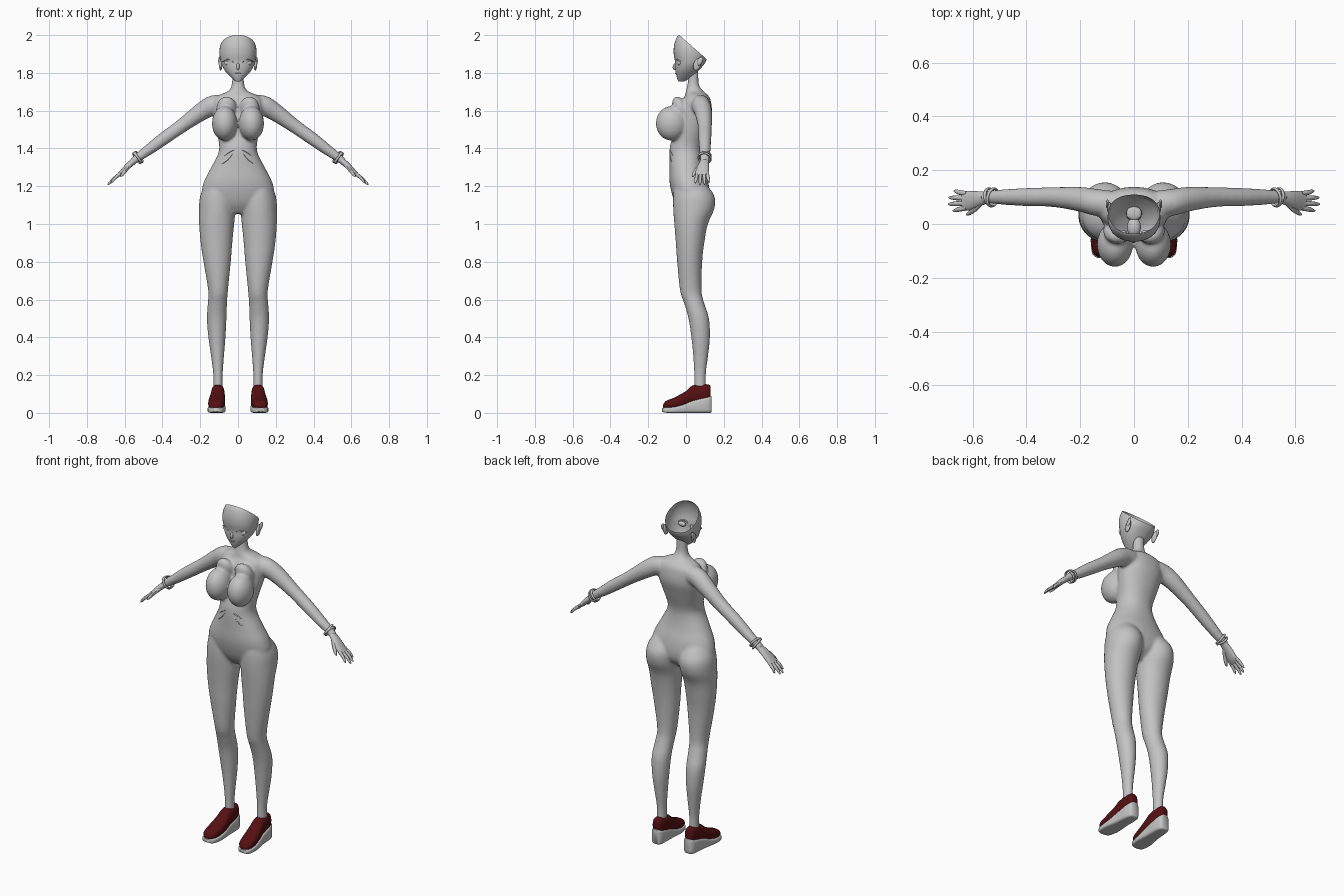
import bpy, bmesh, math
from mathutils import Vector, Matrix


def material(name, rgb):
    m = bpy.data.materials.new(name)
    m.diffuse_color = (*rgb, 1)
    return m


GREY = material("clay grey", (0.55, 0.55, 0.55))
RED = material("dark red", (0.09, 0.005, 0.006))


def refine(rows, k=4):
    """Catmull-Rom interpolation of section rows."""
    out = []
    for i in range(len(rows) - 1):
        p = [rows[max(0, min(len(rows) - 1, i + j))] for j in (-1, 0, 1, 2)]
        for s in range(k):
            t = s / k
            out.append([0.5 * (2 * b + (c - a) * t + (2 * a - 5 * b + 4 * c - d) * t * t
                               + (3 * b - a - 3 * c + d) * t ** 3) for a, b, c, d in zip(*p)])
    return out + [list(rows[-1])]


def ring(c, u, v, n, power=2.0):
    pts = []
    for i in range(n):
        a = 2 * math.pi * i / n
        ca, sa = math.cos(a), math.sin(a)
        pts.append(c + u * math.copysign(abs(ca) ** (2 / power), ca)
                   + v * math.copysign(abs(sa) ** (2 / power), sa))
    return pts


def loft(bm, rings):
    loops = [[bm.verts.new(p) for p in r] for r in rings]
    n = len(loops[0])
    for a, b in zip(loops, loops[1:]):
        for i in range(n):
            bm.faces.new((a[i], a[(i + 1) % n], b[(i + 1) % n], b[i]))
    bm.faces.new(loops[0])
    bm.faces.new(loops[-1])


def column(bm, rows, n=28, s=1, power=2.0):
    """Upright loft; rows are z, x0, x1, y0, y1."""
    loft(bm, [ring(Vector((s * (x0 + x1) / 2, (y0 + y1) / 2, z)), Vector(((x1 - x0) / 2, 0, 0)),
                   Vector((0, (y1 - y0) / 2, 0)), n, power) for z, x0, x1, y0, y1 in refine(rows)])


def tube(bm, rows, n=16, s=1, k=4):
    """Limb along a path; rows are x, y, z, half depth, half thickness."""
    rows = refine(rows, k)
    rings = []
    for i, (x, y, z, a, b) in enumerate(rows):
        p, q = rows[max(i - 1, 0)], rows[min(i + 1, len(rows) - 1)]
        t = Vector((s * (q[0] - p[0]), q[1] - p[1], q[2] - p[2])).normalized()
        v = t.cross(Vector((0, 1, 0))).normalized()
        rings.append(ring(Vector((s * x, y, z)), v.cross(t) * a, v * b, n))
    loft(bm, rings)


def ball(bm, c, r, rot=0.0, seg=24):
    mat = Matrix.Translation(c) @ Matrix.Rotation(rot, 4, 'X') @ Matrix.Diagonal((*r, 1))
    bmesh.ops.create_uvsphere(bm, u_segments=seg, v_segments=seg // 2, radius=1, matrix=mat)


def finish(bm, name, mat, mirror=False, angle=50):
    bmesh.ops.recalc_face_normals(bm, faces=bm.faces)
    for f in bm.faces:
        f.smooth = True
    me = bpy.data.meshes.new(name)
    bm.to_mesh(me)
    bm.free()
    me.set_sharp_from_angle(angle=math.radians(angle))
    me.materials.append(mat)
    ob = bpy.data.objects.new(name, me)
    bpy.context.collection.objects.link(ob)
    if mirror:
        ob.modifiers.new("mirror", 'MIRROR').use_mirror_merge = False
    return ob


# Body: torso, legs, arms and bust fused into one skin
bm = bmesh.new()
torso = [(1.82, .03, .015, .065), (1.74, .033, .008, .068), (1.705, .05, .0, .09),
         (1.68, .105, -.005, .118), (1.65, .13, -.022, .132), (1.58, .13, -.04, .137),
         (1.5, .115, -.06, .115), (1.42, .1, -.083, .09), (1.37, .106, -.088, .085),
         (1.3, .142, -.088, .095), (1.22, .182, -.087, .118), (1.15, .19, -.072, .125),
         (1.1, .14, -.052, .11), (1.055, .05, -.02, .06)]
column(bm, [(z, -w, w, f, b) for z, w, f, b in torso], 36, 1, 2.2)
leg = [(1.22, .03, .17, -.06, .1), (1.15, .012, .2, -.068, .15), (1.08, .013, .207, -.068, .15),
       (1.0, .02, .206, -.062, .116), (.9, .03, .198, -.054, .097), (.8, .038, .183, -.047, .086),
       (.65, .053, .158, -.032, .082), (.58, .058, .16, -.01, .097), (.5, .061, .165, .013, .122),
       (.4, .066, .157, .028, .127), (.3, .074, .143, .038, .117), (.2, .081, .131, .043, .105),
       (.1, .08, .132, .043, .107)]
arm = [(.09, .075, 1.635, .05, .05), (.14, .08, 1.625, .05, .053), (.2, .092, 1.59, .046, .047),
       (.3, .1, 1.518, .037, .037), (.4, .1, 1.447, .034, .034), (.47, .1, 1.395, .03, .029),
       (.53, .1, 1.352, .025, .023), (.56, .098, 1.328, .024, .018)]
for s in (1, -1):
    column(bm, leg, 28, s)
    tube(bm, arm, 20, s)
    ball(bm, (s * .071, -.076, 1.533), (.067, .084, .092))
    ball(bm, (s * .06, -.025, 1.61), (.055, .04, .07), 0.5)
body = finish(bm, "body", GREY)
rm = body.modifiers.new("fuse", 'REMESH')
rm.mode, rm.voxel_size, rm.use_smooth_shade = 'VOXEL', 0.008, True
sm = body.modifiers.new("soften", 'SMOOTH')
sm.factor, sm.iterations = 0.5, 5

# Hand: palm, four fingers and thumb
bm = bmesh.new()
tube(bm, [(.54, .1, 1.343, .021, .017), (.58, .093, 1.309, .029, .016),
          (.615, .086, 1.274, .036, .013), (.637, .086, 1.256, .032, .008)])
for y0, y1, x, z in ((.059, .05, .673, 1.216), (.077, .074, .69, 1.206),
                     (.096, .098, .688, 1.208), (.113, .122, .67, 1.219)):
    tube(bm, [(.622, y0, 1.268, .009, .009), ((.63 + x) / 2, (y0 + y1) / 2, (1.263 + z) / 2 + .003, .009, .008),
              (x - .007, y1, z + .008, .006, .006), (x, y1, z, .002, .002)], 8)
tube(bm, [(.565, .085, 1.318, .012, .012), (.59, .058, 1.29, .012, .01),
          (.612, .04, 1.262, .008, .008), (.622, .035, 1.25, .003, .003)], 8)
finish(bm, "hand", GREY, True)

# Bracelet: two crossed rings at the wrist
bm = bmesh.new()
for tilt, shift in ((.18, -.006), (-.18, .006)):
    ax = Vector((.81, tilt, -.58)).normalized()
    u = ax.cross(Vector((0, 1, 0))).normalized()
    v = ax.cross(u)
    c = Vector((.53, .1, 1.352)) + ax * shift
    loops = []
    for i in range(28):
        a = 2 * math.pi * i / 28
        d = u * math.cos(a) + v * math.sin(a)
        loops.append([bm.verts.new(p) for p in ring(c + d * .033, d * .005, ax * .006, 8)])
    for i in range(28):
        for j in range(8):
            a, b = loops[i], loops[(i + 1) % 28]
            bm.faces.new((a[j], a[(j + 1) % 8], b[(j + 1) % 8], b[j]))
finish(bm, "bracelet", GREY, True)

# Head: open shell, sliced from the forehead down to the nape
bm = bmesh.new()
head = [(1.754, .012, -.04, -.012), (1.765, .025, -.045, .01), (1.785, .046, -.051, .04),
        (1.81, .068, -.056, .066), (1.835, .083, -.058, .088), (1.86, .092, -.058, .105),
        (1.9, .098, -.065, .115), (1.94, .095, -.064, .115), (1.975, .081, -.055, .1),
        (1.992, .064, -.046, .08), (2.0, .045, -.038, .05)]
column(bm, [(z, -w, w, f, b) for z, w, f, b in head], 36, 1, 2.2)
bmesh.ops.recalc_face_normals(bm, faces=bm.faces)
bmesh.ops.bisect_plane(bm, geom=bm.verts[:] + bm.edges[:] + bm.faces[:],
                       plane_co=(0, -.035, 2.0), plane_no=(0, .125, .142), clear_outer=True)
finish(bm, "head_shell", GREY)

# Nose and the mouth pocket inside the shell
bm = bmesh.new()
ball(bm, (0, -.056, 1.834), (.009, .014, .02), -0.35, 12)
finish(bm, "nose", GREY)
bm = bmesh.new()
ball(bm, (0, -.012, 1.802), (.026, .036, .02), 0, 16)
finish(bm, "mouth_pocket", GREY)

# Lips, eyelids and brows as fine ridges on the face
bm = bmesh.new()
tube(bm, [(-.016, -.0535, 1.799, .003, .001), (0, -.0545, 1.797, .003, .0025),
          (.016, -.0535, 1.799, .003, .001)], 6)
finish(bm, "lips", GREY)
bm = bmesh.new()
ball(bm, (.05, -.034, 1.853), (.024, .012, .014), 0, 16)
finish(bm, "eye", GREY, True)
bm = bmesh.new()
tube(bm, [(.024, -.053, 1.856, .004, .001), (.037, -.05, 1.868, .004, .003),
          (.056, -.044, 1.871, .005, .003), (.08, -.03, 1.86, .004, .001)], 6)
finish(bm, "eyelid", GREY, True)

# Ear
bm = bmesh.new()
ball(bm, (.092, .06, 1.845), (.009, .02, .034), -0.35, 16)
ball(bm, (.098, .074, 1.862), (.007, .014, .026), -0.5, 12)
finish(bm, "ear", GREY, True)


def lengthwise(bm, rows, power):
    """Shoe loft from toe to heel; rows are y, centre x, half width, z0, z1."""
    loft(bm, [ring(Vector((cx, y, (a + b) / 2)), Vector((w, 0, 0)), Vector((0, 0, (b - a) / 2)), 24, power)
              for y, cx, w, a, b in refine(rows, 3)])


# Shoe: red upper on a pale wedge sole
bm = bmesh.new()
lengthwise(bm, [(-.122, .119, .016, .026, .042), (-.105, .117, .036, .02, .064),
                (-.06, .114, .044, .02, .082), (0, .109, .041, .03, .116),
                (.035, .107, .036, .04, .145), (.085, .106, .034, .05, .152),
                (.12, .106, .028, .06, .15), (.131, .106, .018, .075, .142)], 2.5)
finish(bm, "shoe_upper", RED, True)
bm = bmesh.new()
lengthwise(bm, [(-.126, .119, .018, .006, .026), (-.11, .117, .038, .001, .029),
                (-.06, .114, .047, 0, .033), (-.01, .111, .044, 0, .047),
                (.03, .109, .04, 0, .064), (.09, .107, .038, 0, .08),
                (.125, .106, .031, 0, .088), (.136, .106, .02, .004, .09)], 5)
finish(bm, "wedge_sole", GREY, True)

# Fold ridges spreading from under the bust to the waist
bm = bmesh.new()
for dx, z in ((.085, 1.35), (.1, 1.31)):
    tube(bm, [(.012, -.083, 1.395, .002, .002), (dx * .55, -.08, z + .03, .004, .003),
              (dx, -.06, z, .002, .002)], 6)
finish(bm, "waist_folds", GREY, True)
